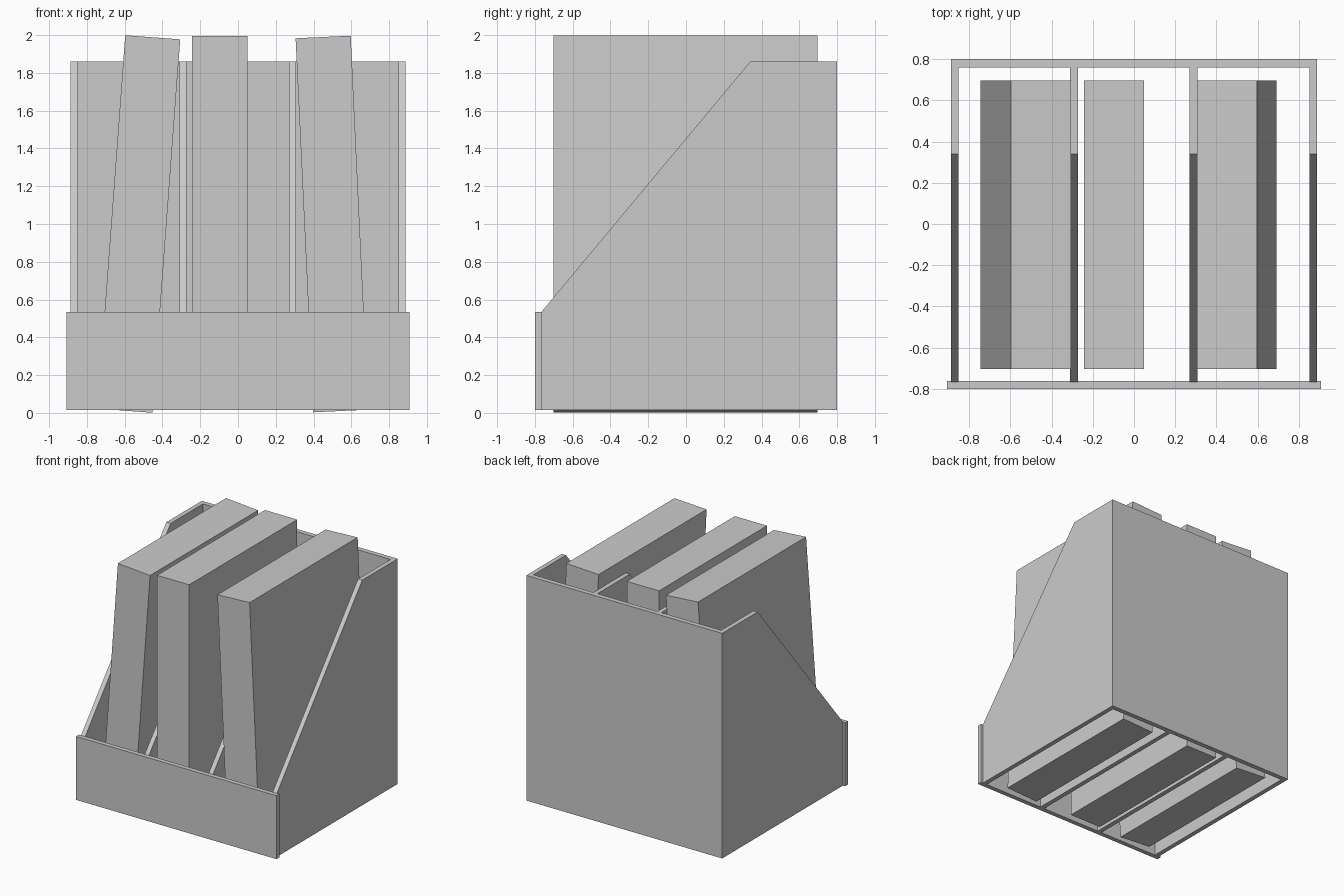
import bpy
import math

cube = bpy.data.objects.get("Cube")
if cube:
    bpy.data.objects.remove(cube, do_unlink=True)

grey = bpy.data.materials.new("plain grey")
grey.use_nodes = True
GREY = (0.6, 0.6, 0.6, 1)
grey.diffuse_color = GREY
grey.node_tree.nodes["Principled BSDF"].inputs["Base Color"].default_value = GREY

BASE, TOP, LIP = 0.015, 1.86, 0.535


def extrude_x(name, profile, x0, x1):
    """Solid from a (y, z) outline swept between two x positions."""
    n = len(profile)
    verts = [(x, y, z) for x in (x0, x1) for y, z in profile]
    faces = [tuple(reversed(range(n))), tuple(range(n, 2 * n))]
    faces += [(i, (i + 1) % n, (i + 1) % n + n, i + n) for i in range(n)]
    mesh = bpy.data.meshes.new(name)
    mesh.from_pydata(verts, [], faces)
    mesh.materials.append(grey)
    obj = bpy.data.objects.new(name, mesh)
    bpy.context.collection.objects.link(obj)
    return obj


def box(name, x0, x1, y0, y1, z0, z1):
    return extrude_x(name, [(y0, z0), (y1, z0), (y1, z1), (y0, z1)], x0, x1)


# Upright panels with the sloping front edge: outer sides and inner dividers
slope = [(-0.765, BASE), (0.765, BASE), (0.765, TOP), (0.34, TOP), (-0.765, LIP)]
for name, x in (("right_side", -0.869), ("right_divider", -0.291),
                ("left_divider", 0.289), ("left_side", 0.869)):
    extrude_x(name, slope, x - 0.019, x + 0.019)

# Back panel and low, slightly wider front panel
box("back_panel", -0.888, 0.888, 0.76, 0.8, BASE, TOP)
box("front_panel", -0.908, 0.908, -0.8, -0.762, BASE, LIP)

# Leaning binders, placed by their centres
for name, x, z, lean in (("right_binder", -0.525, 1.0, 4.25),
                         ("middle_binder", -0.097, 1.005, 0),
                         ("left_binder", 0.4975, 1.0, -2.7)):
    binder = box(name, -0.146, 0.146, -0.702, 0.697, -0.991, 0.991)
    binder.location = (x, 0, z)
    binder.rotation_euler.y = math.radians(lean)
